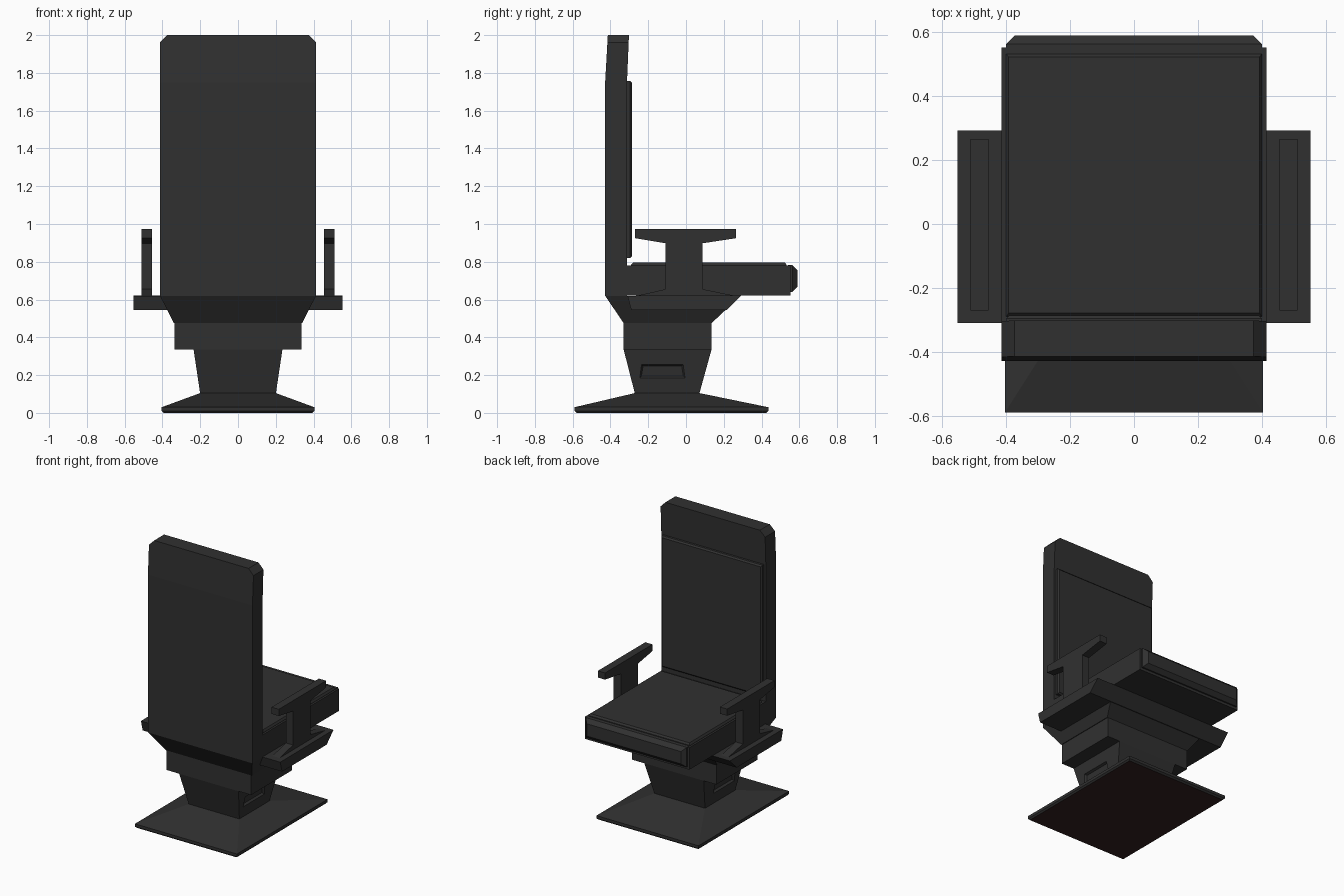
import bpy, bmesh
from mathutils import Vector

if "Cube" in bpy.data.objects:
    bpy.data.objects.remove(bpy.data.objects["Cube"])


def material(name, rgb):
    m = bpy.data.materials.new(name)
    m.diffuse_color = (*rgb, 1)
    m.use_nodes = True
    m.node_tree.nodes["Principled BSDF"].inputs["Base Color"].default_value = m.diffuse_color
    return m


DARK = material("charcoal", (0.03, 0.03, 0.03))
BROWN = material("dark brown underside", (0.032, 0.014, 0.014))


def finish(bm, name):
    bmesh.ops.recalc_face_normals(bm, faces=bm.faces)
    me = bpy.data.meshes.new(name)
    bm.to_mesh(me)
    bm.free()
    me.materials.append(DARK)
    ob = bpy.data.objects.new(name, me)
    bpy.context.collection.objects.link(ob)
    return ob


def extrude_x(pts, x0, x1):
    """Side profile of (y, z) points, extruded along x."""
    bm = bmesh.new()
    a = [bm.verts.new((x0, y, z)) for y, z in pts]
    b = [bm.verts.new((x1, y, z)) for y, z in pts]
    n = len(pts)
    bm.faces.new(a)
    bm.faces.new(b[::-1])
    for i in range(n):
        bm.faces.new((a[i], b[i], b[(i + 1) % n], a[(i + 1) % n]))
    return bm


def loft(levels):
    """Stack of rectangles (half width, y min, y max, z)."""
    bm = bmesh.new()
    rings = [[bm.verts.new(c) for c in ((-w, a, z), (w, a, z), (w, b, z), (-w, b, z))]
             for w, a, b, z in levels]
    bm.faces.new(rings[0])
    bm.faces.new(rings[-1])
    for r, s in zip(rings, rings[1:]):
        for i in range(4):
            j = (i + 1) % 4
            bm.faces.new((r[i], r[j], s[j], s[i]))
    return bm


def bevel_where(bm, rule, size):
    edges = [e for e in bm.edges if all(rule(v.co) for v in e.verts)]
    bmesh.ops.bevel(bm, geom=edges, offset=size, segments=1, profile=0.5, affect='EDGES')


# Floor base with a brown underside
base = finish(loft([(0.395, -0.58, 0.425, 0), (0.404, -0.59, 0.436, 0.01),
                    (0.404, -0.59, 0.436, 0.03), (0.2, -0.27, 0.07, 0.105)]), "floor_base")
base.data.materials.append(BROWN)
for p in base.data.polygons:
    if p.normal.z < -0.9:
        p.material_index = 1

# Tapered column with a recessed panel in each side
bm = loft([(0.2, -0.27, 0.07, 0.1), (0.235, -0.33, 0.135, 0.335)])
bm.normal_update()
for co, no in (((0, 0, 0.185), (0, 0, 1)), ((0, 0, 0.255), (0, 0, 1)),
               ((0, -0.24, 0.22), (0, 1, -0.14)), ((0, -0.01, 0.22), (0, 1, 0.14))):
    bmesh.ops.bisect_plane(bm, geom=bm.verts[:] + bm.edges[:] + bm.faces[:],
                           plane_co=co, plane_no=no)
bmesh.ops.recalc_face_normals(bm, faces=bm.faces)
panels = [f for f in bm.faces if abs(f.normal.x) > 0.9
          and 0.19 < f.calc_center_median().z < 0.25
          and -0.22 < f.calc_center_median().y < -0.03]
bmesh.ops.inset_individual(bm, faces=panels, thickness=0.012, depth=-0.015)
finish(bm, "column")

# Square block and flared support under the seat
finish(loft([(0.335, -0.33, 0.135, 0.335), (0.335, -0.33, 0.135, 0.475)]), "pedestal_block")
finish(loft([(0.34, -0.33, 0.135, 0.475), (0.413, -0.428, 0.29, 0.62)]), "seat_support")

# Cross slab that carries the armrests
finish(extrude_x([(-0.31, 0.62), (-0.29, 0.545), (0.215, 0.545), (0.292, 0.622)],
                 -0.552, 0.552), "armrest_slab")

# Seat body, raised cushion and front bumper
finish(loft([(0.414, -0.32, 0.553, 0.622), (0.414, -0.32, 0.553, 0.78)]), "seat")
finish(loft([(0.4, -0.29, 0.532, 0.775), (0.4, -0.29, 0.532, 0.785),
             (0.392, -0.278, 0.522, 0.797)]), "seat_cushion")
bm = loft([(0.4, 0.54, 0.59, 0.64), (0.4, 0.54, 0.59, 0.782)])
bevel_where(bm, lambda c: c.y > 0.58, 0.027)
finish(bm, "seat_front_bumper")

# Backrest with clipped top corners
bm = extrude_x([(-0.428, 0.62), (-0.312, 0.62), (-0.312, 1.76), (-0.302, 2.0),
                (-0.414, 2.0), (-0.428, 1.75)], -0.414, 0.414)
for s in (-1, 1):
    bevel_where(bm, lambda c: c.x * s > 0.4 and c.z > 1.9, 0.04)
finish(bm, "backrest")

# Back cushion
bm = loft([(0.4, -0.32, -0.286, 0.82), (0.4, -0.32, -0.286, 1.758)])
bevel_where(bm, lambda c: c.y > -0.3, 0.01)
finish(bm, "backrest_cushion")

# Armrests
arm = [(-0.27, 0.973), (-0.27, 0.925), (-0.108, 0.898), (-0.108, 0.655), (-0.27, 0.618),
       (0.27, 0.618), (0.088, 0.655), (0.088, 0.898), (0.266, 0.925), (0.266, 0.973)]
for side, s in (("left", -1), ("right", 1)):
    finish(extrude_x(arm, s * 0.455, s * 0.512), side + "_armrest")
